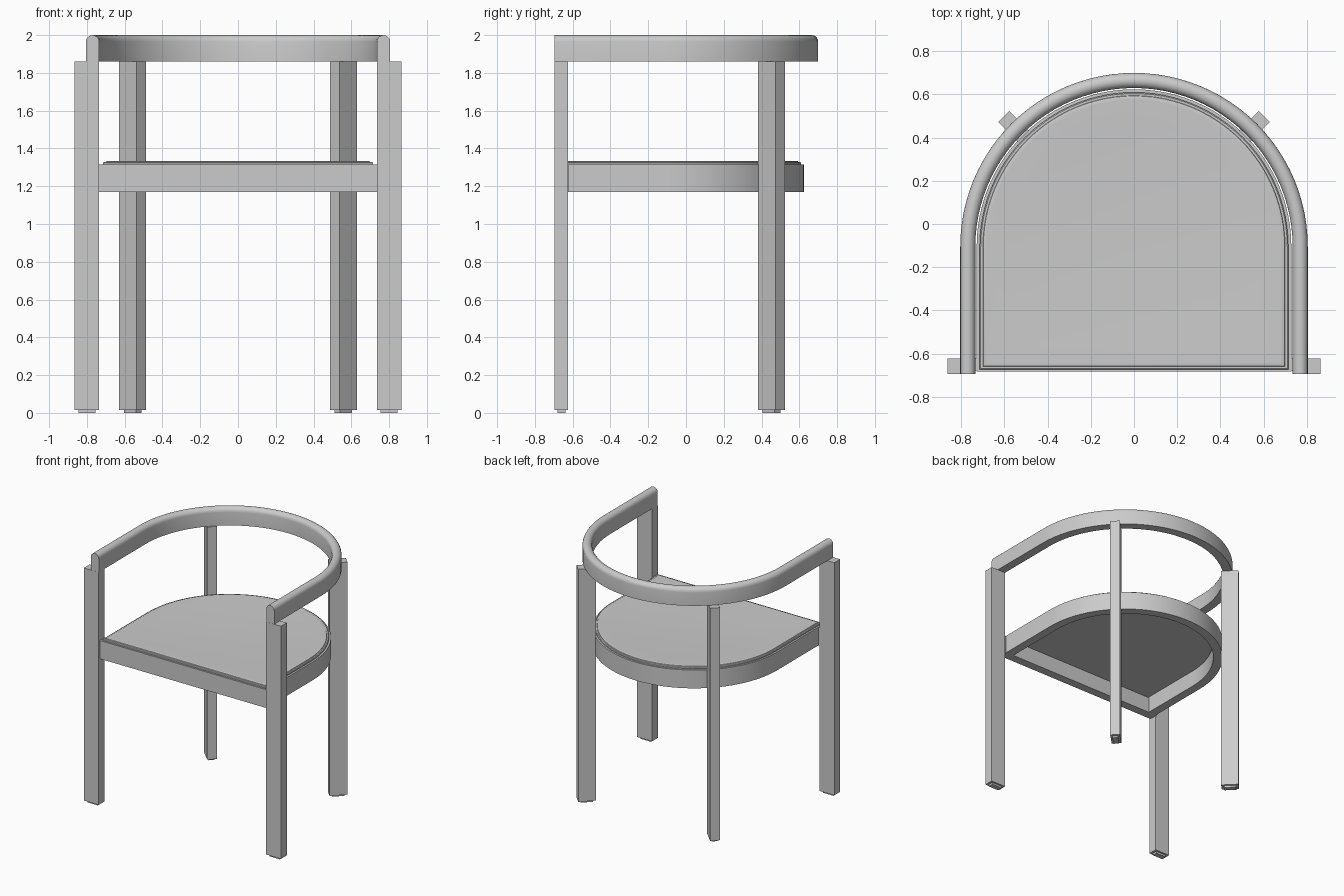
import bpy, bmesh, math
from mathutils import Matrix

if "Cube" in bpy.data.objects:
    bpy.data.objects.remove(bpy.data.objects["Cube"])

CY = -0.105   # centre of the rear semicircle
N = 48        # arc segments


def outline(r, front):
    """U-shaped path: straight sides from the front, semicircle at the back."""
    arc = [(r * math.cos(math.pi * i / N), CY + r * math.sin(math.pi * i / N)) for i in range(N + 1)]
    return [(r, front)] + arc + [(-r, front)]


def finish(name, bm, smooth=True):
    bmesh.ops.recalc_face_normals(bm, faces=bm.faces)
    me = bpy.data.meshes.new(name)
    bm.to_mesh(me)
    bm.free()
    ob = bpy.data.objects.new(name, me)
    bpy.context.collection.objects.link(ob)
    bpy.context.view_layer.objects.active = ob
    ob.select_set(True)
    if smooth:
        bpy.ops.object.shade_smooth_by_angle(angle=math.radians(35))
    ob.select_set(False)
    return ob


def loft(name, rings, closed_ring, closed_loop):
    """Bridge rings of 3D points; cap whatever stays open."""
    bm = bmesh.new()
    vs = [[bm.verts.new(p) for p in ring] for ring in rings]
    m, n = len(vs), len(vs[0])
    for i in range(m if closed_loop else m - 1):
        a, b = vs[i], vs[(i + 1) % m]
        for j in range(n if closed_ring else n - 1):
            k = (j + 1) % n
            bm.faces.new((a[j], a[k], b[k], b[j]))
    if not closed_loop:
        bm.faces.new(vs[0])
        bm.faces.new(vs[-1])
    if not closed_ring:
        bm.faces.new([v[0] for v in vs])
        bm.faces.new([v[-1] for v in vs])
    return finish(name, bm)


def box(name, center, size, angle=0):
    bm = bmesh.new()
    mat = Matrix.Translation(center) @ Matrix.Rotation(angle, 4, 'Z') @ Matrix.Diagonal((*size, 1))
    bmesh.ops.create_cube(bm, size=1, matrix=mat)
    return finish(name, bm, False)


# Arm and back rail: flat-bottomed profile with a rounded top
profile = [(0.735, 1.86), (0.805, 1.86)]
profile += [(0.77 + 0.035 * math.cos(math.pi * i / 10), 1.965 + 0.035 * math.sin(math.pi * i / 10))
            for i in range(11)]
loft("arm_back_rail", [[(x, y, z) for x, y in outline(r, -0.695)] for r, z in profile], False, True)

# Hollow seat frame
frame = [(0.729, -0.684, 1.17), (0.729, -0.684, 1.315), (0.66, -0.615, 1.315), (0.66, -0.615, 1.17)]
loft("seat_frame", [[(x, y, z) for x, y in outline(r, f)] for r, f, z in frame], True, True)

# Front crossbar ends meeting the legs
for s in (-1, 1):
    box("frame_joint", (s * 0.725, -0.65, 1.2425), (0.03, 0.06, 0.144))

# Seat panel with stepped rim and a shallow dish
rim = [(0.655, 1.295), (0.655, 1.313), (0.715, 1.313), (0.715, 1.324), (0.710, 1.328),
       (0.700, 1.328), (0.698, 1.332), (0.692, 1.334), (0.680, 1.334)]
rings = [[(x, y, z) for x, y in outline(r, -0.675 + (0.715 - r))] for r, z in rim]
for k in (0.85, 0.65, 0.42, 0.2, 0.03):
    z = 1.320 + 0.014 * k * k
    rings.append([(x * k, CY + (y - CY) * k, z) for x, y in outline(0.68, -0.64)])
loft("seat_panel", rings, True, False)

# Legs with foot pads: front pair square on, rear pair turned radially
for side, s in (("right", 1), ("left", -1)):
    for part, x, y, ang in (("front", 0.80, -0.66, 0), ("back", 0.558, 0.4525, math.pi / 4)):
        box(f"{part}_leg_{side}", (s * x, y, 0.9375), (0.13, 0.072, 1.845), s * ang)
        box(f"{part}_foot_{side}", (s * x, y, 0.01), (0.09, 0.042, 0.02), s * ang)
